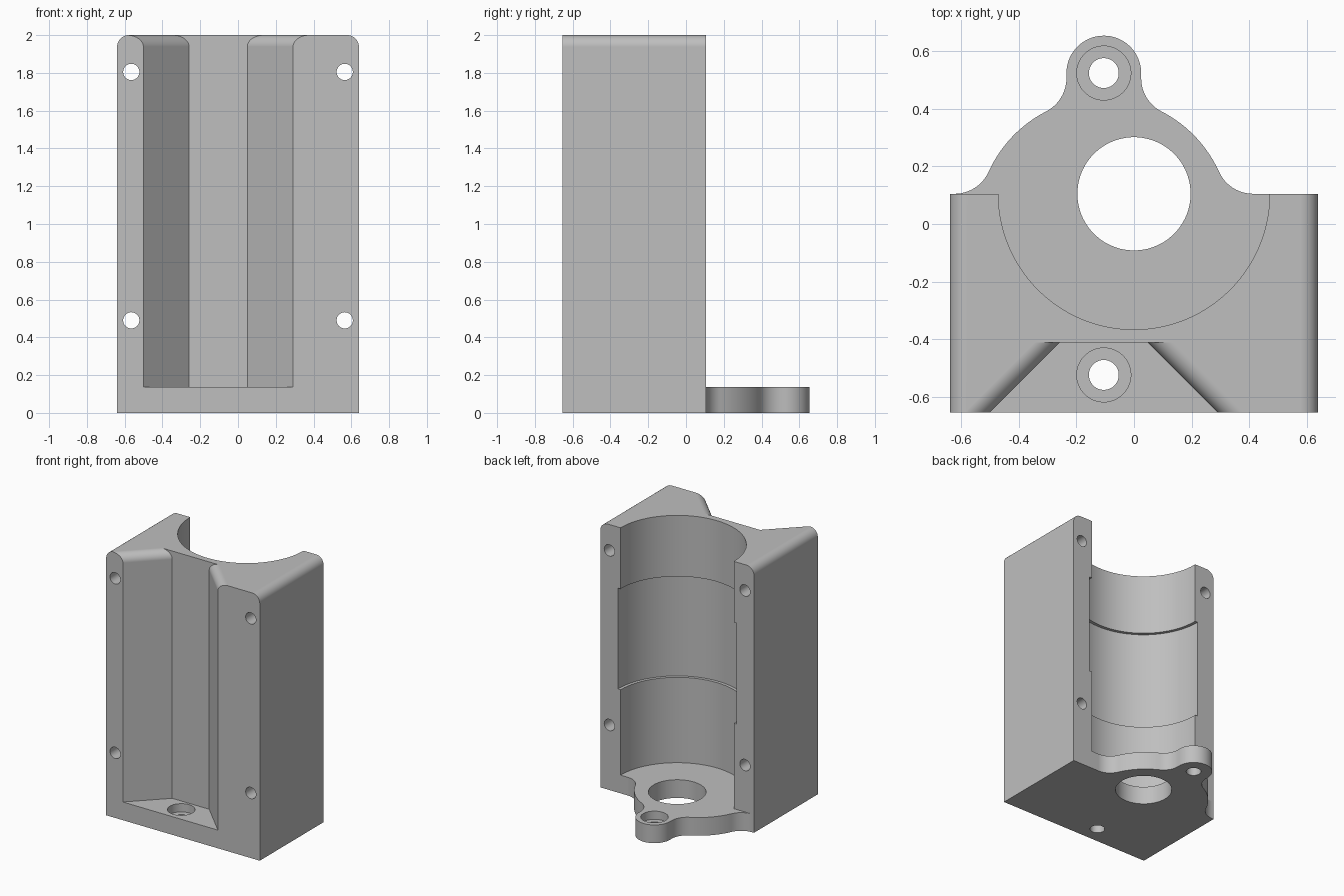
import bpy, bmesh
from math import sin, cos, radians, degrees, atan2, sqrt, pi

if "Cube" in bpy.data.objects:
    bpy.data.objects.remove(bpy.data.objects["Cube"])

W, FRONT, BACK, H = 0.64, -0.655, 0.105, 2.0   # block extents
FLOOR = 0.137                                  # base plate thickness
R = 0.062                                      # top edge rounding
CX, HOLE_Y = -0.105, 0.525                     # mounting hole axis

steel = bpy.data.materials.new("plain grey")
steel.use_nodes = True
grey = (0.52, 0.52, 0.52, 1)
steel.diffuse_color = grey
steel.node_tree.nodes["Principled BSDF"].inputs["Base Color"].default_value = grey


def loft(name, rings):
    """Closed solid through rings that share one point count."""
    bm = bmesh.new()
    loops = [[bm.verts.new(p) for p in ring] for ring in rings]
    n = len(loops[0])
    for a, b in zip(loops, loops[1:]):
        for i in range(n):
            j = (i + 1) % n
            bm.faces.new((a[i], a[j], b[j], b[i]))
    bm.faces.new(loops[0][::-1])
    bm.faces.new(loops[-1])
    bmesh.ops.recalc_face_normals(bm, faces=bm.faces)
    mesh = bpy.data.meshes.new(name)
    bm.to_mesh(mesh)
    bm.free()
    mesh.materials.append(steel)
    obj = bpy.data.objects.new(name, mesh)
    bpy.context.collection.objects.link(obj)
    return obj


def arc(cx, cy, r, start, end, n=12):
    angles = [radians(start + (end - start) * i / n) for i in range(n + 1)]
    return [(cx + r * cos(a), cy + r * sin(a)) for a in angles]


def turned(name, cx, cy, profile, n=64):
    """Solid of revolution about a vertical axis, from (radius, z) pairs."""
    turn = [2 * pi * (i + 0.5) / n for i in range(n)]
    return loft(name, [[(cx + r * cos(a), cy + r * sin(a), z) for a in turn]
                       for r, z in profile])


def combine(target, other, operation):
    mod = target.modifiers.new(other.name, "BOOLEAN")
    mod.operation, mod.solver, mod.object = operation, "EXACT", other
    bpy.context.view_layer.objects.active = target
    bpy.ops.object.modifier_apply(modifier=mod.name)
    bpy.data.objects.remove(other)


# Block with rounded upper side edges
outline = [(-W, 0), (W, 0)] + arc(W - R, H - R, R, 0, 90) + arc(R - W, H - R, R, 90, 180)
housing = loft("bearing_housing", [[(x, y, z) for x, z in outline] for y in (FRONT, BACK)])

# Stepped half bore, open to the back
combine(housing, turned("bore", 0, BACK, [
    (0.472, FLOOR), (0.472, 0.78), (0.495, 0.78),
    (0.495, 1.54), (0.472, 1.54), (0.472, H + 0.1)], 96), "DIFFERENCE")

# Tapered front channel whose slanted walls round over at the top
levels = [(0, FLOOR)]
for i in range(13):
    a = radians(90 * i / 12)
    levels.append((R * sqrt(2) * (1 - cos(a)), H - R + R * sin(a)))
levels.append((R * sqrt(2), H + 0.1))
inner, half, reach = -0.413, 0.154, 0.4
combine(housing, loft("channel", [
    [(CX - half - s, inner, z), (CX + half + s, inner, z),
     (CX + half + s + reach, inner - reach, z), (CX - half - s - reach, inner - reach, z)]
    for s, z in levels]), "DIFFERENCE")

# Rear flange: round plate, lug and blending fillets
plate_r, lug_r = 0.44, 0.13
span = plate_r + lug_r
side_y = BACK + lug_r
side_x = sqrt(span ** 2 - side_y ** 2)
neck_x = 2 * lug_r
neck_y = sqrt(span ** 2 - neck_x ** 2)
low, high = degrees(atan2(side_y, side_x)), degrees(atan2(neck_y, neck_x))
right = [(side_x, 0)]
right += arc(side_x, side_y, lug_r, -90, low - 180)
right += arc(0, 0, plate_r, low, high)[1:]
right += arc(neck_x, neck_y, lug_r, high + 180, 180)[1:]
right += arc(0, HOLE_Y, lug_r, 0, 90, 18)
left = [(-x, y) for x, y in reversed(right[:-1])]
combine(housing, loft("flange", [[(CX + x, y, z) for x, y in right + left]
                                 for z in (0, FLOOR)]), "UNION")

# Shaft hole and counterbored mounting holes
combine(housing, turned("shaft_hole", 0, BACK, [(0.197, -0.1), (0.197, 0.3)]), "DIFFERENCE")
for y in (-HOLE_Y, HOLE_Y):
    combine(housing, turned("mount_hole", CX, y, [
        (0.052, -0.1), (0.052, 0.075), (0.094, 0.075), (0.094, 0.3)], 48), "DIFFERENCE")

# Four clamp screw holes, front to back
for x in (-0.565, 0.565):
    for z in (0.49, 1.805):
        ring = arc(x, z, 0.043, 5, 365, 32)[:-1]
        combine(housing, loft("screw_hole", [[(px, y, pz) for px, pz in ring]
                                             for y in (-0.8, 0.3)]), "DIFFERENCE")

# Smooth curved walls, keep flat faces crisp
bpy.ops.object.select_all(action="DESELECT")
housing.select_set(True)
bpy.context.view_layer.objects.active = housing
bpy.ops.object.shade_smooth_by_angle(angle=radians(25))
weighted = housing.modifiers.new("flat_faces", "WEIGHTED_NORMAL")
weighted.keep_sharp = True
